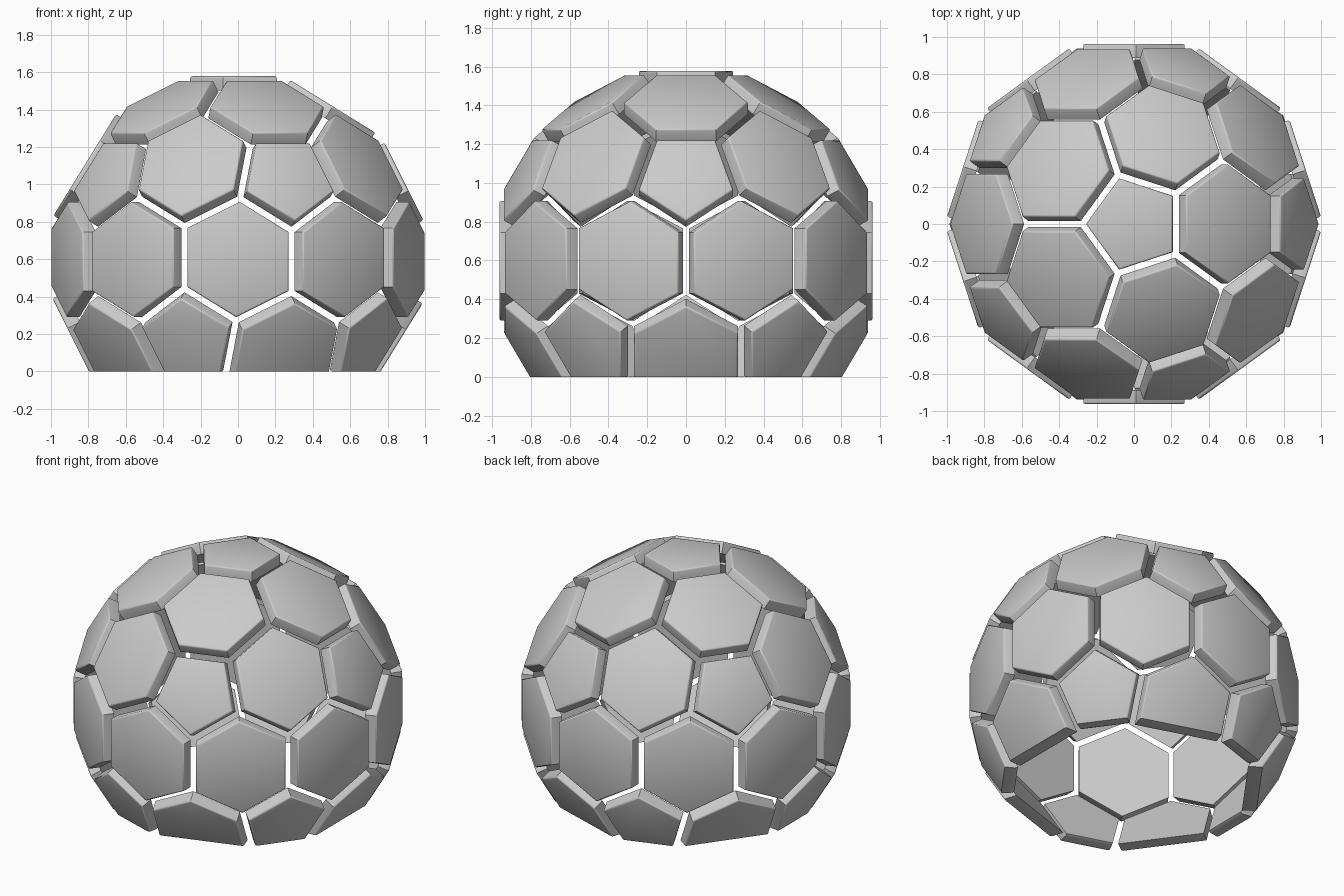
import bpy, bmesh, math
from mathutils import Vector

if "Cube" in bpy.data.objects:
    bpy.data.objects.remove(bpy.data.objects["Cube"])

CENTRE = Vector((0, 0, 0.598))    # middle of the ball; floor cut is z = 0
D_PENT, D_HEX = 0.905, 0.888      # inner face distances
THICK, INSET, BEVEL = 0.075, 0.0175, 0.010


def direction(az, el):
    return Vector((math.cos(el) * math.cos(az), math.cos(el) * math.sin(az), math.sin(el)))


# panel directions: icosahedron corners (pentagons) and edge middles (hexagons)
el = math.atan(0.5)
corners = [Vector((0, 0, 1)), Vector((0, 0, -1))]
for k in range(5):
    corners.append(direction(math.radians(72 * k), el))
    corners.append(direction(math.radians(72 * k + 36), -el))
panels = [(n, D_PENT, "pentagon_panel") for n in corners]
for i, a in enumerate(corners):
    for b in corners[:i]:
        if a.dot(b) > 0.4:
            panels.append(((a + b).normalized(), D_HEX, "hexagon_panel"))


def outline(n, d):
    """Panel polygon: a big square trimmed by the neighbouring planes."""
    bm = bmesh.new()
    u = n.orthogonal().normalized()
    v = n.cross(u)
    bm.faces.new([bm.verts.new(n * d + u * x + v * y)
                  for x, y in ((-1, -1), (1, -1), (1, 1), (-1, 1))])
    for m, e, _ in panels:
        c = n.dot(m)
        if 0.75 < c < 0.999:
            side = m - n * c
            t = (e - c * d) / side.length - INSET
            side.normalize()
            bmesh.ops.bisect_plane(bm, geom=bm.verts[:] + bm.edges[:] + bm.faces[:],
                                   plane_co=n * d + side * t, plane_no=side, clear_outer=True)
    bm.faces.ensure_lookup_table()
    pts = [w.co.copy() for w in bm.faces[0].verts]
    bm.free()
    return pts


def make_panel(n, d, name):
    pts = outline(n, d)
    bm = bmesh.new()
    low = [bm.verts.new(p + CENTRE) for p in pts]
    top = [bm.verts.new(p + CENTRE + n * THICK) for p in pts]
    bm.faces.new(low[::-1])
    outer = bm.faces.new(top)
    for i in range(len(pts)):
        j = (i + 1) % len(pts)
        bm.faces.new((low[i], low[j], top[j], top[i]))
    # softened outer rim
    bmesh.ops.bevel(bm, geom=list(outer.edges), offset=BEVEL, segments=2,
                    profile=0.5, affect='EDGES')
    # flat cut at the floor
    if min(w.co.z for w in bm.verts) < 0:
        bmesh.ops.bisect_plane(bm, geom=bm.verts[:] + bm.edges[:] + bm.faces[:],
                               plane_co=(0, 0, 0), plane_no=(0, 0, -1), clear_outer=True)
        bmesh.ops.holes_fill(bm, edges=[e for e in bm.edges if e.is_boundary], sides=0)
    bmesh.ops.recalc_face_normals(bm, faces=bm.faces[:])
    mesh = bpy.data.meshes.new(name)
    bm.to_mesh(mesh)
    bm.free()
    ob = bpy.data.objects.new(name, mesh)
    bpy.context.collection.objects.link(ob)
    bpy.ops.object.select_all(action='DESELECT')
    ob.select_set(True)
    bpy.context.view_layer.objects.active = ob
    bpy.ops.object.shade_smooth_by_angle(angle=math.radians(50))


# everything above the open bottom
for n, d, name in panels:
    if n.z > -0.7:
        make_panel(n, d, name)
